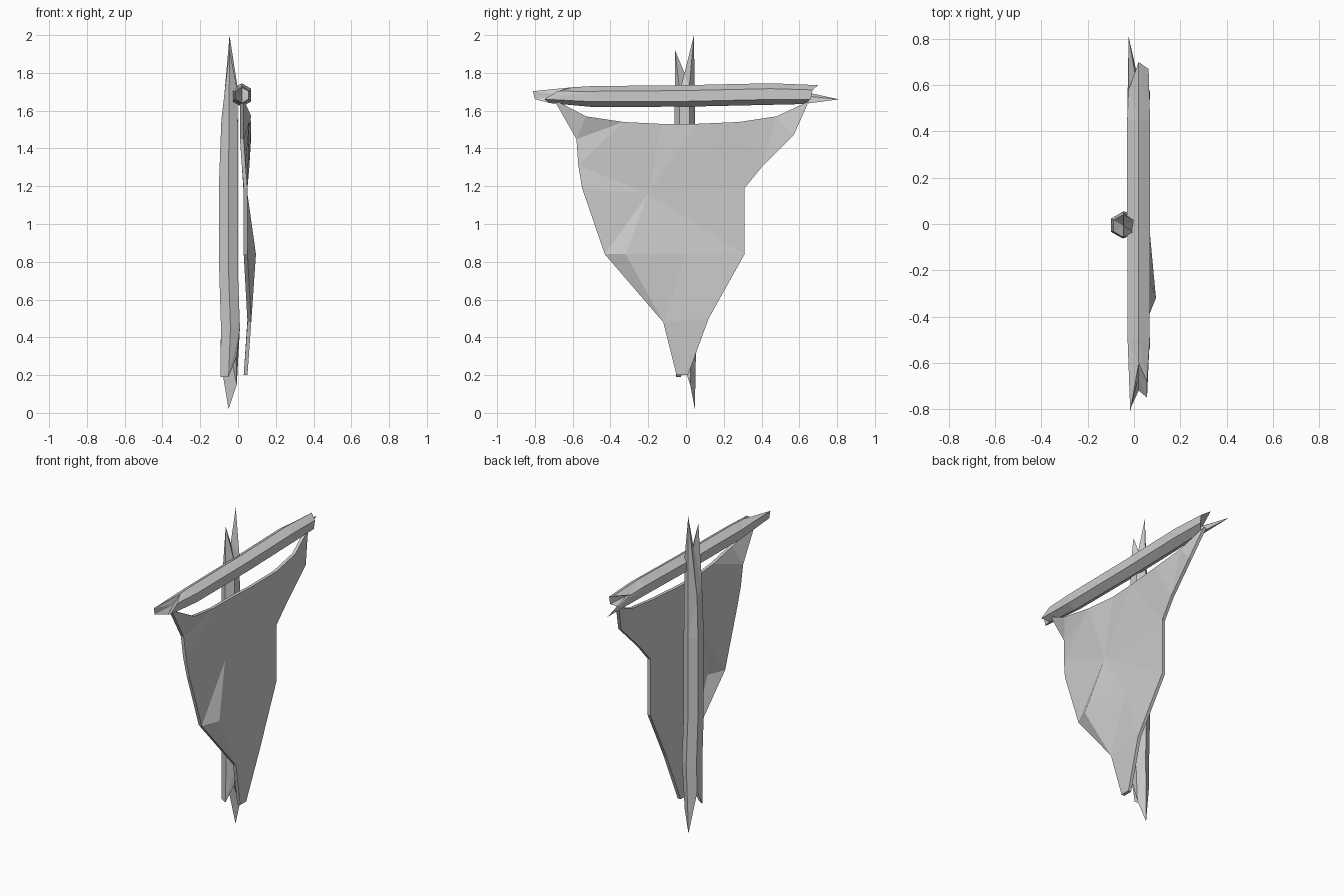
import bpy, bmesh
from math import cos, sin, radians
from mathutils import Vector
from mathutils.geometry import delaunay_2d_cdt

cube = bpy.data.objects.get("Cube")
if cube:
    bpy.data.objects.remove(cube, do_unlink=True)

grey = bpy.data.materials.new("light grey")
grey.use_nodes = True
grey.diffuse_color = (0.6, 0.6, 0.6, 1)
grey.node_tree.nodes["Principled BSDF"].inputs["Base Color"].default_value = (0.6, 0.6, 0.6, 1)


def finish(bm, name):
    bmesh.ops.recalc_face_normals(bm, faces=bm.faces)
    mesh = bpy.data.meshes.new(name)
    bm.to_mesh(mesh)
    bm.free()
    mesh.materials.append(grey)
    ob = bpy.data.objects.new(name, mesh)
    bpy.context.collection.objects.link(ob)
    return ob


def splintered_beam(name, place, rings, low, high, notches):
    """Six-sided beam; rings are (t, u, v, radius), the end tips have their own t."""
    bm = bmesh.new()
    sides = len(low)

    def ring(ts, u, v, r):
        return [bm.verts.new(place(t, u + r * cos(radians(30 + 60 * k)),
                                   v + r * sin(radians(30 + 60 * k))))
                for k, t in enumerate(ts)]

    first, last = rings[0], rings[-1]
    loops = [ring(low, *first[1:])]
    loops += [ring([t] * sides, u, v, r) for t, u, v, r in rings[1:-1]]
    loops += [ring(high, *last[1:])]
    for a, b in zip(loops, loops[1:]):
        for k in range(sides):
            j = (k + 1) % sides
            bm.faces.new((a[k], a[j], b[j]))
            bm.faces.new((a[k], b[j], b[k]))
    # Broken ends
    for loop, end, t in ((loops[0], first, notches[0]), (loops[-1], last, notches[1])):
        mid = bm.verts.new(place(t, end[1], end[2]))
        for k in range(sides):
            bm.faces.new((loop[k], loop[(k + 1) % sides], mid))
    return finish(bm, name)


# Upright pole
splintered_beam(
    "pole", lambda t, u, v: (u, v, t),
    [(0, -0.05, -0.003, 0.05), (0.45, -0.04, -0.003, 0.058),
     (0.75, -0.05, -0.005, 0.057), (1.25, -0.05, -0.005, 0.057), (0, -0.045, -0.008, 0.05)],
    low=[0.15, 0.02, 0.28, 0.19, 0.19, 0.3],
    high=[1.72, 2.0, 1.5, 1.55, 1.92, 1.7], notches=(0.36, 1.8))

# Cross bar
splintered_beam(
    "cross_bar", lambda t, u, v: (u, t, v),
    [(0, 0.02, 1.682, 0.042), (-0.5, 0.02, 1.675, 0.055), (0, 0.02, 1.678, 0.057),
     (0.45, 0.02, 1.688, 0.057), (0, 0.02, 1.685, 0.05)],
    low=[-0.68, -0.6, -0.81, -0.8, -0.72, -0.75],
    high=[0.67, 0.7, 0.58, 0.81, 0.62, 0.66], notches=(-0.66, 0.56))

# Torn cloth: outline then inner folds, each as (y, z, x)
outline = [(-.70, 1.66, .03), (-.53, 1.57, .07), (-.33, 1.54, .06), (-.13, 1.53, .05),
           (.05, 1.53, .06), (.28, 1.54, .07), (.48, 1.57, .06), (.65, 1.65, .03),
           (.57, 1.47, .07), (.40, 1.30, .06), (.31, 1.19, .05), (.31, .84, .05),
           (.12, .50, .07), (.01, .20, .05), (-.05, .20, .05), (-.12, .48, .07),
           (-.43, .84, .05), (-.55, 1.19, .05), (-.57, 1.31, .04), (-.58, 1.45, .03)]
folds = [(-.20, 1.16, .05), (-.32, .84, .095), (0, .84, .065)]
points = outline + folds
n = len(outline)
edges = [(i, (i + 1) % n) for i in range(n)] + [(n, n + 1), (n, 11), (n, 3), (n + 1, 16)]
flat, _, tris, source, _, _ = delaunay_2d_cdt(
    [Vector(p[:2]) for p in points], edges, [list(range(n))], 1, 1e-5)
bm = bmesh.new()
verts = [bm.verts.new((points[s[0]][2], p.x, p.y)) for p, s in zip(flat, source)]
for tri in tris:
    bm.faces.new([verts[i] for i in tri])
bm.normal_update()
if sum(f.normal.x for f in bm.faces) < 0:
    bmesh.ops.reverse_faces(bm, faces=bm.faces)
back = bmesh.ops.duplicate(bm, geom=bm.verts[:] + bm.edges[:] + bm.faces[:])
pairs = back["vert_map"]
rim = [e for e in bm.edges if e.is_boundary and e.verts[0] in verts]
for v in verts:
    pairs[v].co.x -= 0.02
for e in rim:
    a, b = e.verts
    bm.faces.new((a, b, pairs[b], pairs[a]))
finish(bm, "cloth")
